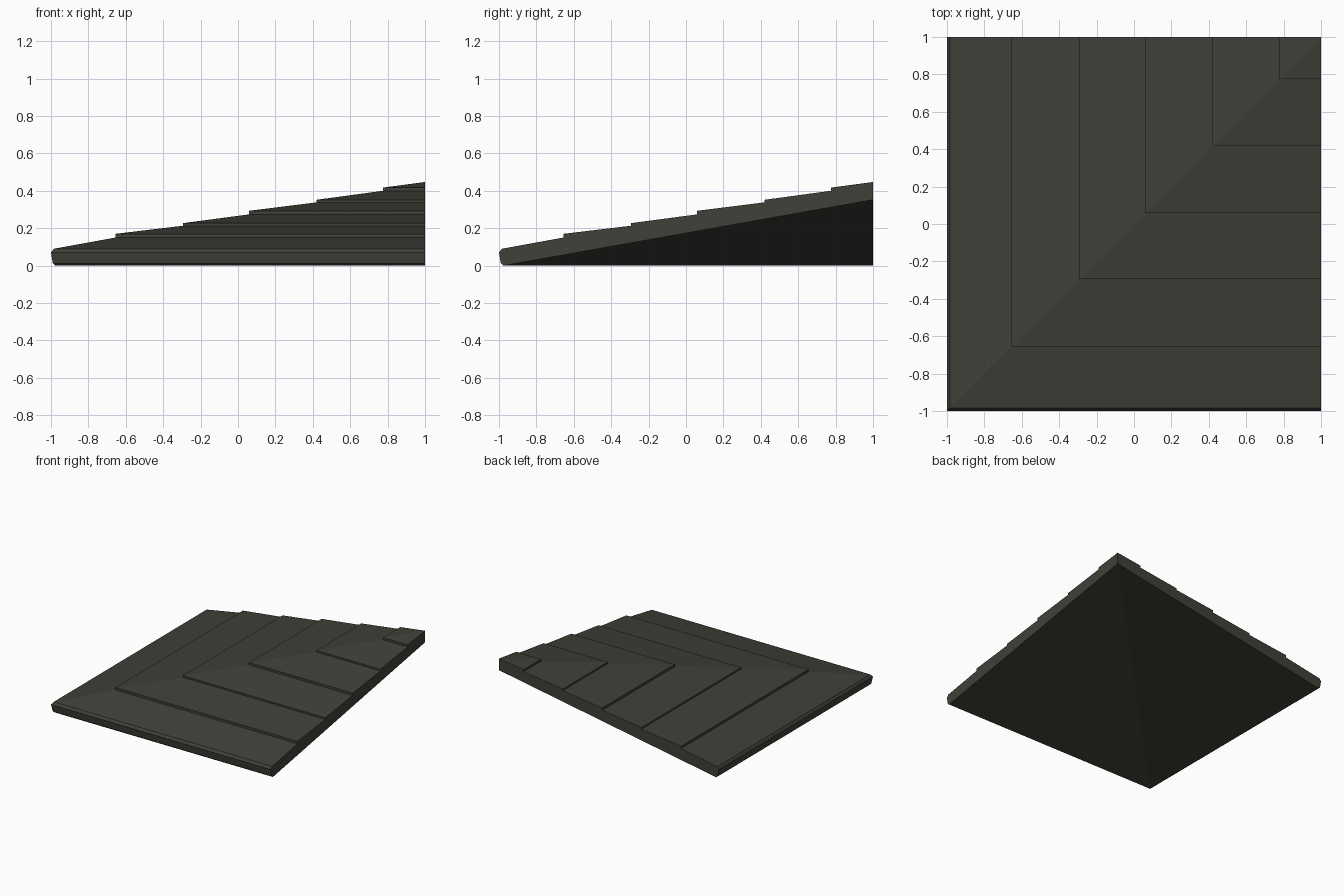
import bpy, bmesh

if "Cube" in bpy.data.objects:
    bpy.data.objects.remove(bpy.data.objects["Cube"])

# Single dark slate colour
slate = bpy.data.materials.new("dark slate")
slate.diffuse_color = (0.052, 0.050, 0.040, 1)
slate.use_nodes = True
slate.node_tree.nodes["Principled BSDF"].inputs["Base Color"].default_value = slate.diffuse_color

# Cross-section of the roof slab: (distance along slope, height)
profile = [(-0.975, 0.0), (-0.99, 0.012), (-1.0, 0.07), (-0.985, 0.09)]   # eave
steps = [(-0.655, 0.150, 0.170), (-0.295, 0.213, 0.227), (0.06, 0.274, 0.293),
         (0.42, 0.338, 0.352), (0.775, 0.400, 0.417)]                     # course laps
for t, low, high in steps:
    profile += [(t, low), (t, high)]
profile += [(1.0, 0.447), (1.0, 0.352)]                                   # ridge end

# Hip roof corner: profile swept round the L-shaped eave, mitred on the diagonal
bm = bmesh.new()
left = [bm.verts.new((t, 1, z)) for t, z in profile]
hip = [bm.verts.new((t, t, z)) for t, z in profile]
right = [bm.verts.new((1, t, z)) for t, z in profile]
n = len(profile)
for a, b in ((left, hip), (hip, right)):
    for i in range(n):
        j = (i + 1) % n
        bm.faces.new((a[i], a[j], b[j], b[i]))

# Cut ends of the slab
bm.faces.new(left)
bm.faces.new(right[::-1])

# The slopes meet at the peak, so weld the collapsed points
bmesh.ops.remove_doubles(bm, verts=bm.verts[:], dist=0.0005)
bmesh.ops.dissolve_degenerate(bm, edges=bm.edges[:], dist=0.0001)
bmesh.ops.recalc_face_normals(bm, faces=bm.faces[:])

mesh = bpy.data.meshes.new("hip_roof_corner")
bm.to_mesh(mesh)
bm.free()
mesh.materials.append(slate)
roof = bpy.data.objects.new("hip_roof_corner", mesh)
bpy.context.collection.objects.link(roof)
